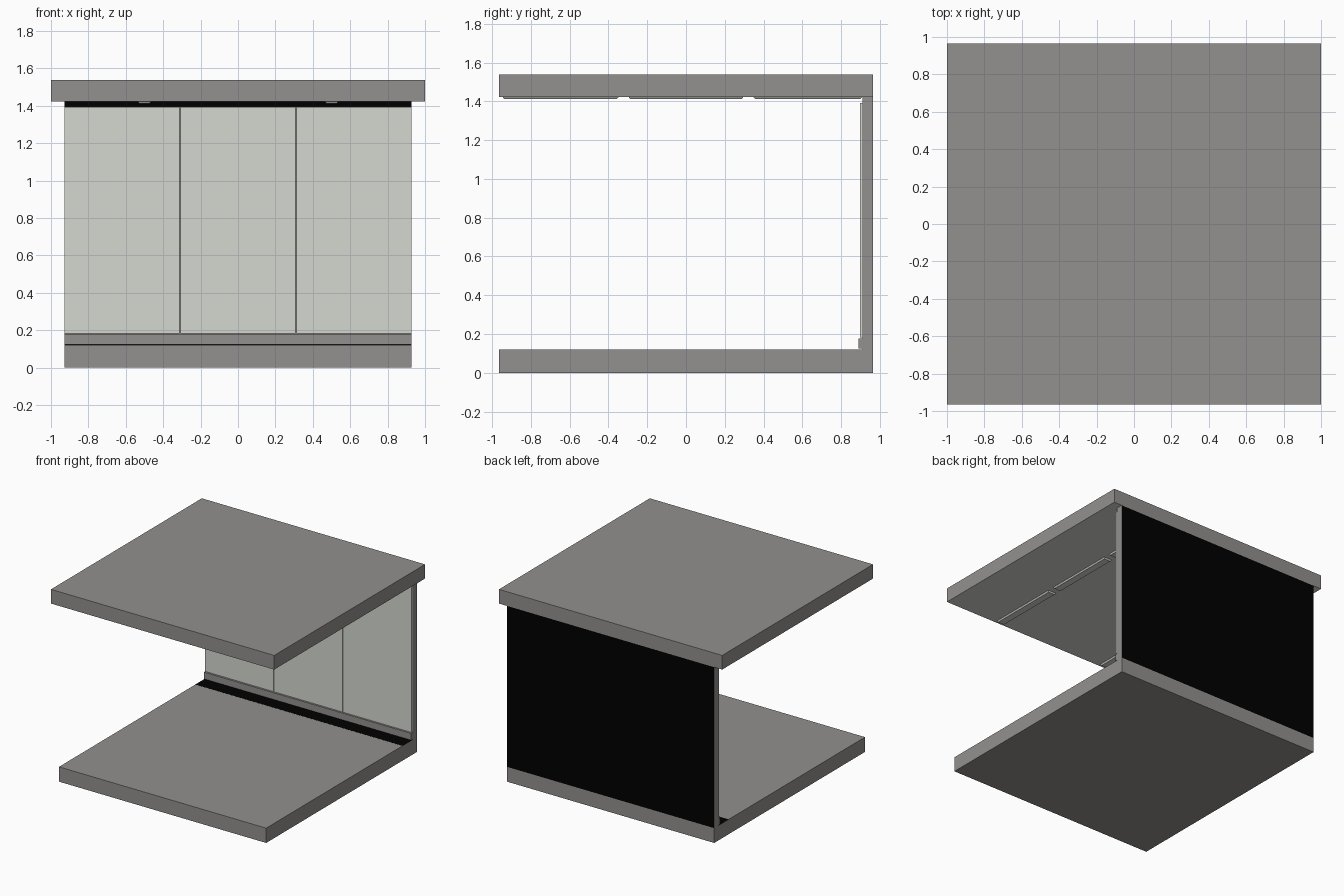
import bpy, bmesh

if "Cube" in bpy.data.objects:
    bpy.data.objects.remove(bpy.data.objects["Cube"])


def material(name, rgb):
    m = bpy.data.materials.new(name)
    m.diffuse_color = (*rgb, 1.0)
    m.use_nodes = True
    m.node_tree.nodes["Principled BSDF"].inputs["Base Color"].default_value = m.diffuse_color
    return m


GREY = material("warm_grey", (0.290, 0.282, 0.272))
PALE = material("pale_panel", (0.665, 0.685, 0.63))
BLACK = material("black", (0.0, 0.0, 0.0))


def box(name, x, y, z, mat, taper=0.0, second=None, rule=None):
    """Box from ranges; taper narrows the underside, rule(normal) picks faces for the second colour."""
    bm = bmesh.new()
    bmesh.ops.create_cube(bm, size=1)
    for v in bm.verts:
        sx, sy, sz = v.co * 2
        t = taper if sz < 0 else 0
        v.co = ((x[0] + x[1]) / 2 + sx * ((x[1] - x[0]) / 2 - t),
                (y[0] + y[1]) / 2 + sy * ((y[1] - y[0]) / 2 - t),
                z[1] if sz > 0 else z[0])
    bm.normal_update()
    if rule:
        for f in bm.faces:
            f.material_index = int(rule(f.normal))
    me = bpy.data.meshes.new(name)
    bm.to_mesh(me)
    bm.free()
    me.materials.append(mat)
    if second:
        me.materials.append(second)
    ob = bpy.data.objects.new(name, me)
    bpy.context.collection.objects.link(ob)
    return ob


W = 0.928   # half width of floor and wall
D = 0.965   # half depth

# Slabs and back wall: pale ceiling, black wall faces
box("floor_slab", (-W, W), (-D, D), (0, 0.12), GREY)
box("roof_slab", (-1, 1), (-D, D), (1.423, 1.538), GREY,
    second=PALE, rule=lambda n: n.z < -0.9)
box("back_wall", (-W, W), (0.91, D), (0.12, 1.423), GREY,
    second=BLACK, rule=lambda n: abs(n.y) > 0.9)

# Base trim above a shadow gap, and dark floor strip in front of it
box("skirting", (-W, W), (0.89, 0.91), (0.124, 0.178), GREY)
box("floor_strip", (-W, W), (0.78, 0.91), (0.12, 0.1205), BLACK)

# Three wall panels with narrow grey joints
box("panel_backing", (-W + 0.002, W - 0.002), (0.908, 0.91), (0.178, 1.392), GREY)
for i in range(3):
    c = (i - 1) * 0.62
    box(f"wall_panel_{i + 1}", (c - 0.307, c + 0.307), (0.899, 0.908), (0.182, 1.392), PALE)

# Two rows of shallow ceiling strips
for side, sx in (("left", -1), ("right", 1)):
    for j, yr in enumerate(((-0.946, -0.348), (-0.296, 0.296), (0.348, 0.908))):
        box(f"ceiling_strip_{side}_{j + 1}", (sx * 0.5 - 0.036, sx * 0.5 + 0.036),
            yr, (1.412, 1.423), PALE, taper=0.008)
